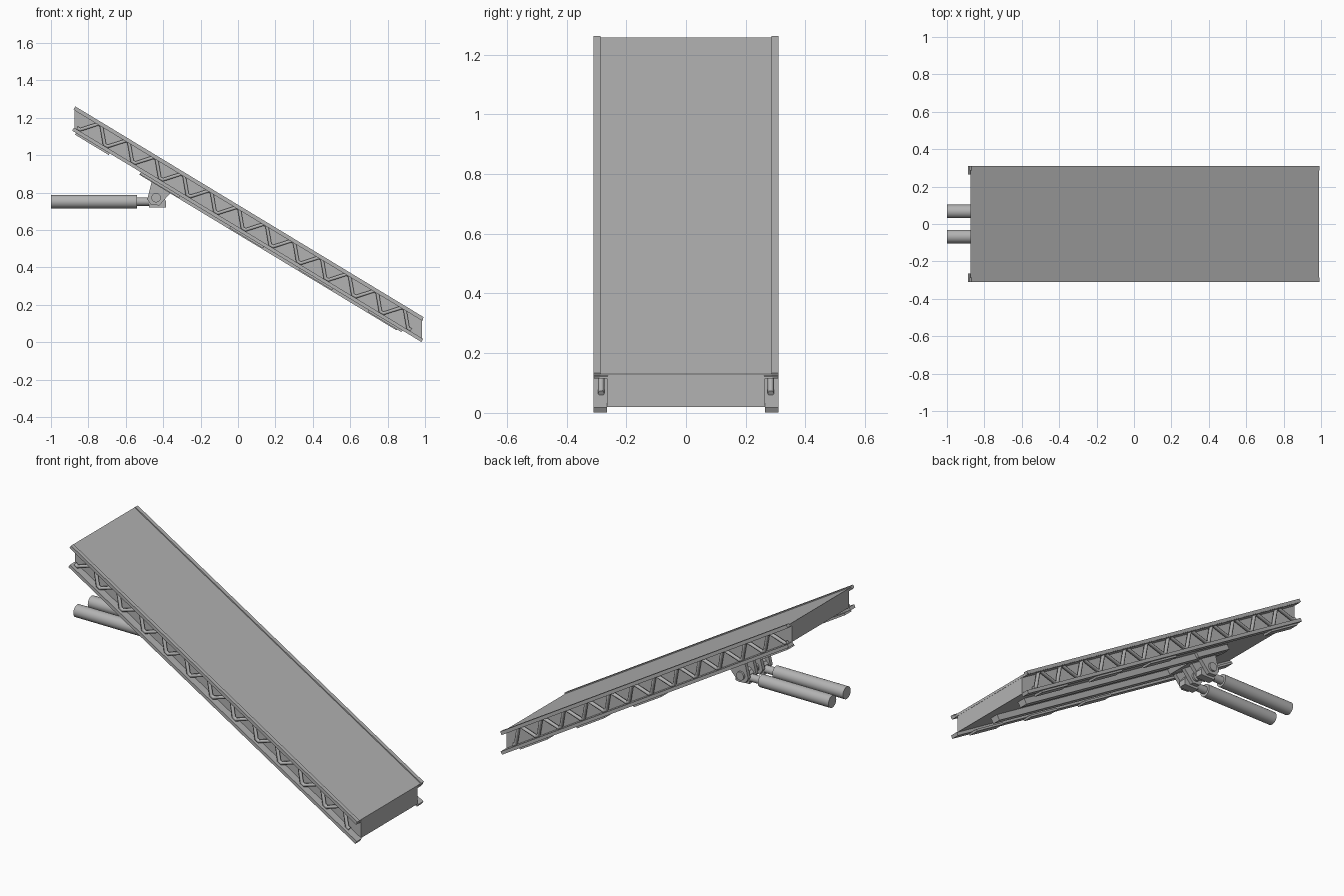
import bpy, bmesh, math
from mathutils import Vector, Matrix

cube = bpy.data.objects.get("Cube")
if cube:
    bpy.data.objects.remove(cube, do_unlink=True)

SLOPE = 0.605
ANG = math.atan(SLOPE)
TOP, BOT = 0.735, 0.595            # heights of upper and lower rail lines at x = 0

steel = bpy.data.materials.new("grey steel")
steel.use_nodes = True
GREY = (0.45, 0.45, 0.45, 1)
steel.diffuse_color = GREY
steel.node_tree.nodes["Principled BSDF"].inputs["Base Color"].default_value = GREY


def finish(name, bm, smooth=False):
    bmesh.ops.recalc_face_normals(bm, faces=bm.faces)
    mesh = bpy.data.meshes.new(name)
    bm.to_mesh(mesh)
    bm.free()
    mesh.materials.append(steel)
    ob = bpy.data.objects.new(name, mesh)
    bpy.context.collection.objects.link(ob)
    if smooth:
        bpy.ops.object.select_all(action='DESELECT')
        ob.select_set(True)
        bpy.context.view_layer.objects.active = ob
        bpy.ops.object.shade_smooth_by_angle(angle=math.radians(35))
    return ob


def prism(name, pts, y0, y1):
    """Extrude an x-z outline from y0 to y1."""
    bm = bmesh.new()
    face = bm.faces.new([bm.verts.new((x, y0, z)) for x, z in pts])
    ext = bmesh.ops.extrude_face_region(bm, geom=[face])
    bmesh.ops.translate(bm, vec=(0, y1 - y0, 0),
                        verts=[v for v in ext["geom"] if isinstance(v, bmesh.types.BMVert)])
    return finish(name, bm)


def strip(name, x0, x1, top, bot, y0, y1, square=True):
    """Sloped bar between two parallel lines; ends square to the slope or upright."""
    lean = (top - bot) * math.sin(ANG) * math.cos(ANG) if square else 0
    pts = [(x0, top), (x1, top), (x1 - lean, bot), (x0 - lean, bot)]
    return prism(name, [(x, c - SLOPE * x) for x, c in pts], y0, y1)


def rod(name, a, b, r, sides=24):
    a, b = Vector(a), Vector(b)
    bm = bmesh.new()
    rot = (b - a).to_track_quat('Z', 'Y').to_matrix().to_4x4()
    bmesh.ops.create_cone(bm, cap_ends=True, segments=sides, radius1=r, radius2=r,
                          depth=(b - a).length,
                          matrix=Matrix.Translation((a + b) / 2) @ rot)
    return finish(name, bm, True)


def zigzag(name, y):
    """One bent bar lacing the upper and lower rails."""
    curve = bpy.data.curves.new(name, 'CURVE')
    curve.dimensions = '3D'
    curve.bevel_depth = 0.011
    curve.bevel_resolution = 1
    curve.use_fill_caps = True
    pitch, flat = 0.1475, 0.008
    pts = []
    for i in range(13):
        x = -0.853 + i * pitch
        low = Vector((x, y, BOT + 0.03 - SLOPE * x))
        along = Vector((1, 0, -SLOPE)) * flat
        pts += [low - along, low + along]
        if i < 12:
            mid = x + pitch / 2
            high = Vector((mid, y, BOT + 0.03 - SLOPE * mid))
            high += Vector((math.sin(ANG), 0, math.cos(ANG))) * 0.078
            pts += [high - along, high + along]
    spline = curve.splines.new('POLY')
    spline.points.add(len(pts) - 1)
    for p, co in zip(spline.points, pts):
        p.co = (*co, 1)
    ob = bpy.data.objects.new(name, curve)
    curve.materials.append(steel)
    bpy.context.collection.objects.link(ob)


# Ramp body and deck
strip("ramp_body", -0.875, 0.985, TOP - 0.02, BOT + 0.02, -0.264, 0.264, False)
strip("deck", -0.875, 0.988, TOP - 0.007, TOP - 0.022, -0.29, 0.29, False)

for s, side in ((-1, "right"), (1, "left")):
    # Side rails with inner and outer lips
    strip(f"{side}_upper_rail", -0.87, 0.993, TOP, TOP - 0.021, s * 0.287, s * 0.31)
    strip(f"{side}_upper_flange", -0.87, 0.99, TOP - 0.012, TOP - 0.024, s * 0.262, s * 0.308)
    strip(f"{side}_lower_rail", -0.877, 0.99, BOT + 0.022, BOT, s * 0.264, s * 0.31)
    zigzag(f"{side}_lacing_bar", s * 0.284)

    # Pads below the lower rail
    for i, x in enumerate((-0.775, 0.05, 0.42, 0.79)):
        strip(f"{side}_pad_{i}", x - 0.09, x + 0.09, BOT + 0.002, BOT - 0.012,
              s * 0.235, s * 0.295)

    # Long stiffener under the body
    strip(f"{side}_stiffener", -0.51, 0.865, BOT + 0.022, BOT - 0.018, s * 0.085, s * 0.135)

    # Lifting cylinder, piston rod and rod eye
    y = s * 0.067
    rod(f"{side}_cylinder", (-1, y, 0.752), (-0.54, y, 0.752), 0.036, 32)
    rod(f"{side}_piston_rod", (-0.55, y, 0.752), (-0.46, y, 0.752), 0.022)
    prism(f"{side}_rod_eye", [(-0.475, 0.722), (-0.385, 0.722), (-0.385, 0.755),
                              (-0.41, 0.788), (-0.46, 0.788), (-0.475, 0.775)],
          y - 0.022, y + 0.022)

    # Lugs and pin joining the cylinder to the ramp
    for k in (-1, 1):
        yk = y + k * 0.036
        prism(f"{side}_lug_{k}", [(-0.485, 0.765), (-0.465, 0.735), (-0.42, 0.732),
                                  (-0.36, 0.80), (-0.345, 0.83), (-0.455, 0.885)],
              yk - 0.011, yk + 0.011)
    rod(f"{side}_pin", (-0.438, y - 0.058, 0.773), (-0.438, y + 0.058, 0.773), 0.025)

# Mounting plate above the lugs
strip("lug_plate", -0.51, -0.30, BOT + 0.022, BOT - 0.014, -0.15, 0.15)
